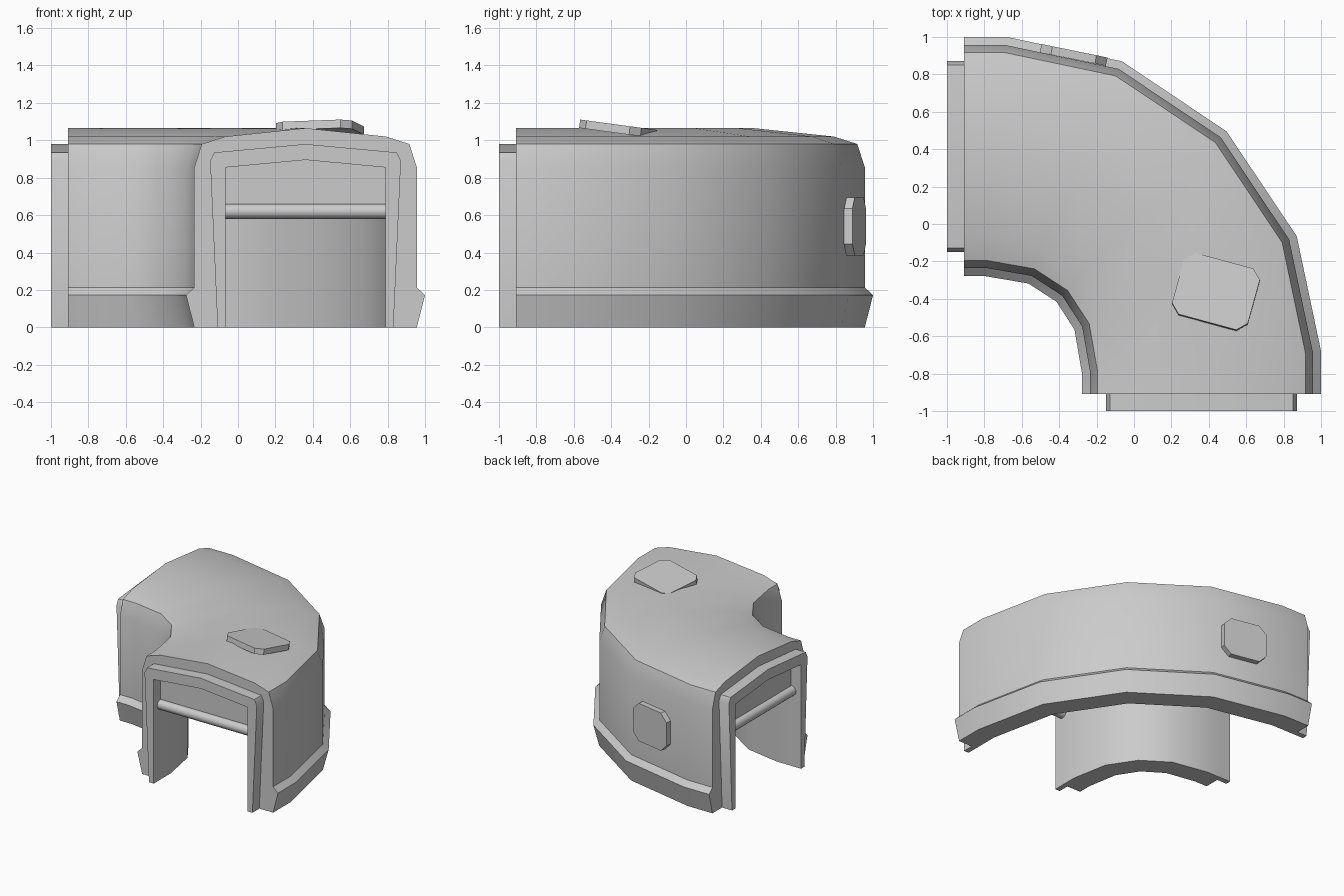
import bpy, bmesh
from math import radians, atan
from mathutils import Matrix, Vector

if "Cube" in bpy.data.objects:
    bpy.data.objects.remove(bpy.data.objects["Cube"])

MID, HALF = 0.361, 0.639      # centre and half-width of the cross-section

# Half cross-sections: (distance from centre, height), floor to crown
OUTER = [(0.595, 0), (0.639, 0.172), (0.595, 0.213), (0.595, 0.855),
         (0.555, 0.98), (0.43, 1.02), (0, 1.065)]
LIP = [(0.47, 0), (0.51, 0.89), (0.488, 0.935), (0, 0.98)]
INNER = [(0.427, 0), (0.427, 0.855), (0, 0.895)]


def arch(half):
    return [(-d, z) for d, z in half] + [(d, z) for d, z in reversed(half[:-1])]


def finish(name, bm, angle=35):
    bmesh.ops.recalc_face_normals(bm, faces=bm.faces)
    me = bpy.data.meshes.new(name)
    bm.to_mesh(me)
    bm.free()
    ob = bpy.data.objects.new(name, me)
    bpy.context.collection.objects.link(ob)
    bpy.ops.object.select_all(action='DESELECT')
    ob.select_set(True)
    bpy.context.view_layer.objects.active = ob
    bpy.ops.object.shade_smooth_by_angle(angle=radians(angle))
    return ob


def sweep(name, outer, stations):
    """Sweep an arch-shaped wall through stations of (inside, outside) points."""
    loop = arch(outer) + arch(INNER)[::-1]
    bm = bmesh.new()
    rings = []
    for a, b in stations:
        a, b = Vector((*a, 0)), Vector((*b, 0))
        rings.append([bm.verts.new(a.lerp(b, 0.5 + d / (2 * HALF)) + Vector((0, 0, z)))
                      for d, z in loop])
    n = len(loop)
    for r, s in zip(rings, rings[1:]):
        for i in range(n):
            j = (i + 1) % n
            bm.faces.new((r[i], r[j], s[j], s[i]))
    bm.faces.new(rings[0])
    bm.faces.new(rings[-1][::-1])
    return finish(name, bm)


def swap(st):
    return [(a[::-1], b[::-1]) for a, b in st]


def plate(name, w, h, t, c, mat):
    """Thin rectangle with cut corners, outer face on the local origin."""
    x, y = w / 2, h / 2
    pts = [(x - c, y), (x, y - c), (x, c - y), (x - c, -y),
           (c - x, -y), (-x, c - y), (-x, y - c), (c - x, y)]
    bm = bmesh.new()
    f = bm.faces.new([bm.verts.new((px, py, 0)) for px, py in pts])
    g = bmesh.ops.extrude_face_region(bm, geom=[f])
    new = [v for v in g['geom'] if isinstance(v, bmesh.types.BMVert)]
    bmesh.ops.translate(bm, verts=new, vec=(0, 0, -t))
    # the starting face is kept as the front of the plate
    if not f.is_valid or f not in bm.faces[:]:
        bm.faces.new([v for v in bm.verts if abs(v.co.z) < 1e-6])
    bm.transform(mat)
    return finish(name, bm, 20)


# Curved shell: half the bend, then mirrored across the diagonal
lo, hi = MID - HALF, MID + HALF
half = [((lo, -0.91), (hi, -0.91)), ((lo, -0.80), (hi, -0.68)),
        ((-0.318, -0.565), (0.87, -0.065))]
middle = [((-0.415, -0.415), (0.495, 0.495))]
sweep("curved_shell", OUTER, half + middle + swap(half)[::-1])

# Joining lip, header panel and roller bar at both ends
lip = [((lo, -0.91), (hi, -0.91)), ((lo, -1.0), (hi, -1.0))]
SWAP = Matrix(((0, 1, 0, 0), (1, 0, 0, 0), (0, 0, 1, 0), (0, 0, 0, 1)))
for side, m in (("front", Matrix.Identity(4)), ("left", SWAP)):
    sweep(side + "_lip", LIP, lip if side == "front" else swap(lip))

    bm = bmesh.new()
    shape = [(-0.427, 0.62), (0.427, 0.62), (0.427, 0.855), (0, 0.895), (-0.427, 0.855)]
    f = bm.faces.new([bm.verts.new((MID + d, -0.91, z)) for d, z in shape])
    g = bmesh.ops.solidify(bm, geom=[f], thickness=0.02)
    bm.transform(m)
    finish(side + "_header", bm)

    bm = bmesh.new()
    bmesh.ops.create_cone(bm, cap_ends=True, segments=12, radius1=0.04, radius2=0.04,
                          depth=0.854, matrix=m @ Matrix.Translation((MID, -0.915, 0.62))
                          @ Matrix.Rotation(radians(90), 4, 'Y'))
    finish(side + "_roller_bar", bm)

# Roof hatch
plate("roof_hatch", 0.42, 0.343, 0.045, 0.05,
      Matrix.Translation((0.438, -0.36, 1.083))
      @ Matrix.Rotation(-atan(0.135), 4, 'X') @ Matrix.Rotation(radians(-15.3), 4, 'Z'))

# Side hatch on the outer wall
n = Vector((0.2, 0.98, 0)).normalized()
u = Vector((0, 0, 1))
r = u.cross(n)
m = Matrix((r, u, n)).transposed().to_4x4()
m.translation = (-0.318, 0.926, 0.54)
plate("side_hatch", 0.36, 0.31, 0.045, 0.06, m)
